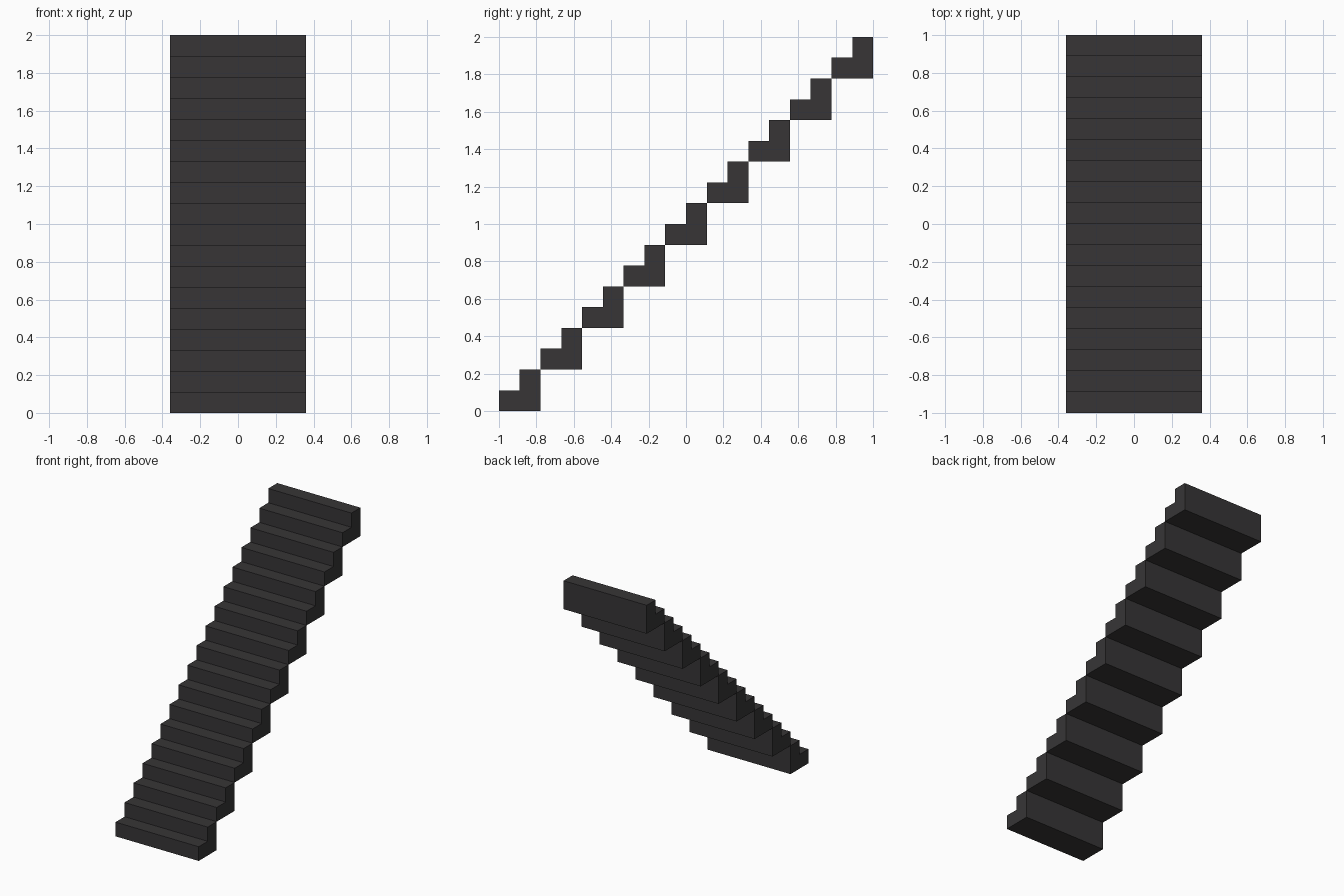
import bpy

if "Cube" in bpy.data.objects:
    bpy.data.objects.remove(bpy.data.objects["Cube"])

BLOCKS = 9
HALF_WIDTH = 0.36
STEP = 1 / BLOCKS  # rise and tread of a single step

mat = bpy.data.materials.new("dark_stone")
mat.diffuse_color = (0.038, 0.036, 0.037, 1)
mat.use_nodes = True
mat.node_tree.nodes["Principled BSDF"].inputs["Base Color"].default_value = mat.diffuse_color

# L-shaped side profile of one two-step block, in (y, z) step units
PROFILE = [(0, 0), (2, 0), (2, 2), (1, 2), (1, 1), (0, 1)]


def stair_block(index):
    """Extrude the profile across the stair width."""
    n = len(PROFILE)
    y0, z0 = -1 + 2 * STEP * index, 2 * STEP * index
    verts = [(x, y0 + y * STEP, z0 + z * STEP)
             for x in (-HALF_WIDTH, HALF_WIDTH) for y, z in PROFILE]
    faces = [(i, i + n, (i + 1) % n + n, (i + 1) % n) for i in range(n)]
    # L-shaped ends, each split into two quads-based pieces at the inner corner
    faces = [tuple(reversed(f)) for f in faces]
    faces += [tuple(reversed(range(n))), tuple(range(n, 2 * n))]
    mesh = bpy.data.meshes.new("stair_block")
    mesh.from_pydata(verts, [], faces)
    mesh.materials.append(mat)
    mesh.update()
    obj = bpy.data.objects.new(f"stair_block_{index + 1}", mesh)
    bpy.context.collection.objects.link(obj)


# Flight of blocks, each meeting the next at its upper back edge
for i in range(BLOCKS):
    stair_block(i)
